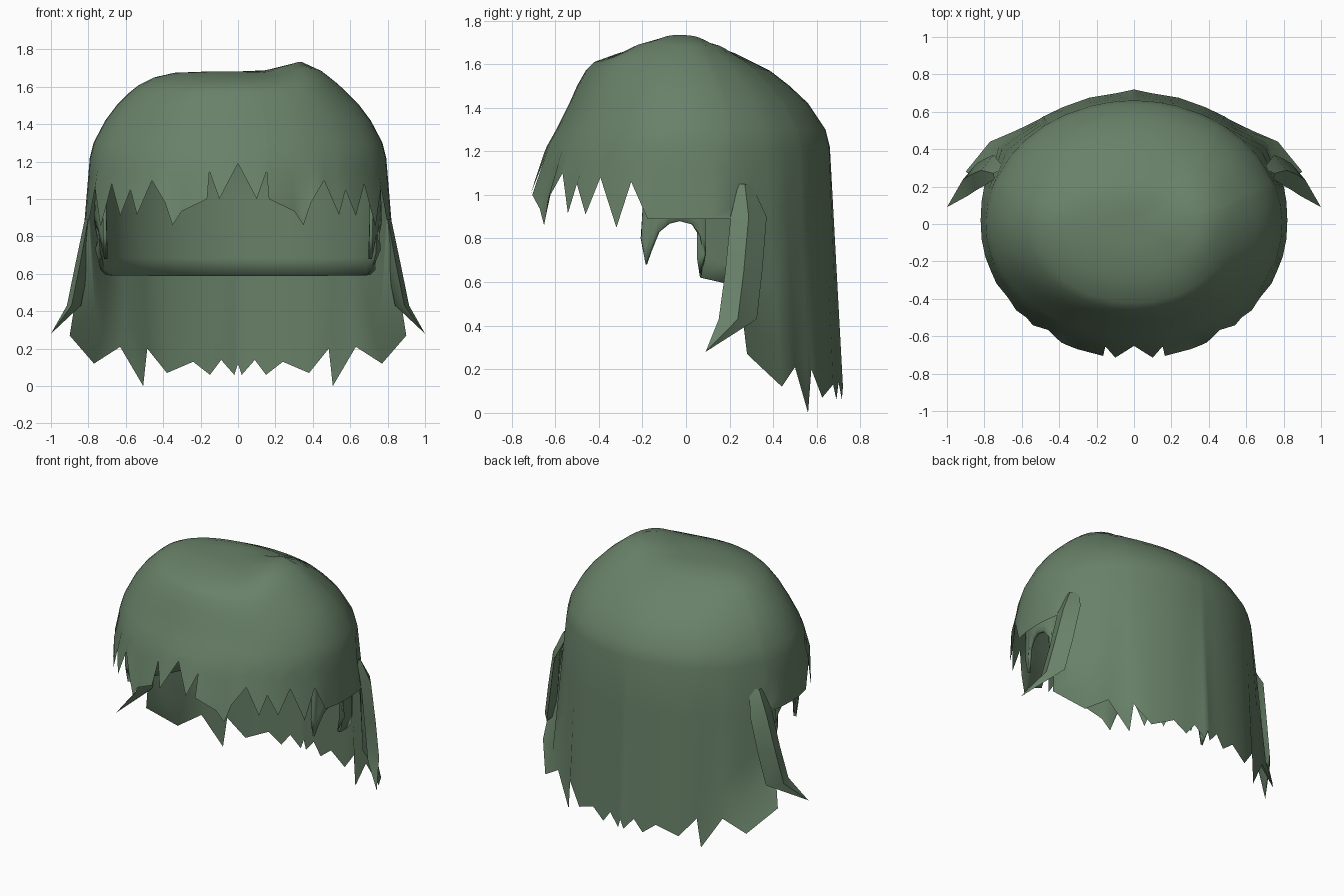
import bpy, bmesh, math

if "Cube" in bpy.data.objects:
    bpy.data.objects.remove(bpy.data.objects["Cube"])

# Dome cross-sections: height, half width, front depth, back depth
RINGS = [(1.22, .793, .64, .66), (1.30, .773, .595, .64), (1.42, .71, .535, .56),
         (1.50, .65, .50, .475), (1.57, .58, .46, .385), (1.61, .53, .42, .305),
         (1.65, .45, .31, .225), (1.675, .34, .21, .15), (1.682, .16, .10, .07)]


def lift(x, y):
    """Asymmetric swell on one side of the crown."""
    return .06 * math.exp(-((x - .35) / .13) ** 2 - ((y + .05) / .28) ** 2)


def ring_point(ring, ang, s=1.0):
    z, w, f, b = ring
    x, c = w * s * math.sin(ang), math.cos(ang)
    y = -c * s * (f if c > 0 else b)
    return (x, y, z - (1 - s) + lift(x, y))


def column(hem, s=1.0, flare=0.0, top=len(RINGS)):
    """One strand column, from its hem point up over the dome."""
    x, y, z = hem
    ang = math.atan2(x / .82, -y / (.72 if y < 0 else .70))
    end = ring_point(RINGS[0], ang, s)
    pts = []
    for t in (0, .16, .4, .7):
        k = 1 - flare * (t > 0) * (1 - t)
        p = [a + (b - a) * t for a, b in zip(hem, end)]
        pts.append((p[0] * k, p[1], p[2]))
    return pts + [ring_point(r, ang, s) for r in RINGS[:top]]


def loft(name, cols, closed=True, apex=None, angle=40):
    """Skin neighbouring columns, optionally closing them at one apex."""
    bm = bmesh.new()
    grid = [[bm.verts.new(p) for p in c] for c in cols]
    n = len(grid)
    tip = bm.verts.new(apex) if apex else None
    for i in range(n if closed else n - 1):
        a, b = grid[i], grid[(i + 1) % n]
        for j in range(len(a) - 1):
            bm.faces.new((a[j], b[j], b[j + 1], a[j + 1]))
        if tip:
            bm.faces.new((a[-1], b[-1], tip))
    bmesh.ops.recalc_face_normals(bm, faces=bm.faces[:])
    me = bpy.data.meshes.new(name)
    bm.to_mesh(me)
    bm.free()
    ob = bpy.data.objects.new(name, me)
    bpy.context.collection.objects.link(ob)
    mat = bpy.data.materials.get("hair") or bpy.data.materials.new("hair")
    mat.diffuse_color = (.14, .22, .14, 1)
    mat.use_nodes = True
    mat.node_tree.nodes["Principled BSDF"].inputs["Base Color"].default_value = mat.diffuse_color
    me.materials.append(mat)
    bpy.ops.object.select_all(action='DESELECT')
    ob.select_set(True)
    bpy.context.view_layer.objects.active = ob
    bpy.ops.object.shade_smooth_by_angle(angle=math.radians(angle))
    return ob


# Hem of the ragged fringe (x, z), leaning in with height
fringe = [(0, 1.19), (.1, 1.0), (.153, 1.15), (.165, 1.0), (.30, .935), (.35, .86),
          (.39, .98), (.46, 1.1), (.54, .915), (.575, 1.05), (.63, .91), (.675, 1.08),
          (.735, .85), (.765, 1.06), (.795, .89)]
hem = []
for x, z in fringe:
    depth = .72 - .36 * max(0, z - 1.0)
    hem.append((x, -depth * math.sqrt(1 - (x / .82) ** 2), z))
# Straight side edge, then the long ragged back
hem += [(.815, -.08, .89), (.82, .02, .89), (.815, .12, .89), (.80, .205, .89)]
back = [(.90, .28, .27), (.77, .44, .12), (.63, .50, .21), (.507, .56, .0),
        (.485, .575, .2), (.38, .625, .07), (.24, .675, .13), (.15, .69, .06),
        (.09, .70, .14), (.02, .715, .06), (0, .72, .12)]
flares = [.15, .05, .02] + [0] * 8
half = list(zip(hem + back, [0] * len(hem) + flares))
cols = [column(h, flare=f) for h, f in half]
# Mirrored hems; the dome is evaluated again for its uneven crown
cols += [column((-h[0], h[1], h[2]), flare=f) for h, f in reversed(half[1:-1])]
loft("outer_hair", cols, apex=(0, 0, 1.682), angle=50)

# Inner cap with sideburn, ear arch and straight nape edge
ear = [(-.205, .80), (-.185, .68), (-.165, .75), (-.13, .83), (-.08, .868), (-.03, .88),
       (.03, .865), (.07, .81), (.09, .73), (.07, .62), (.18, .595)]
inner = [((.735 + .12 * (z - .59)) * math.sqrt(1 - (y / .66) ** 2), y, z) for y, z in ear]
for k in range(1, 9):
    a = math.radians(16 + 74 * k / 8)
    inner.append((.75 * math.cos(a), .65 * math.sin(a), .59))
inner[-1] = (0, .65, .59)
in_cols = [column(h, s=.96, top=6) for h in inner]
in_cols += [column((-x, y, z), s=.96, top=6) for x, y, z in reversed(inner[:-1])]
cap = loft("inner_cap", in_cols, closed=False)
mod = cap.modifiers.new("thickness", 'SOLIDIFY')
mod.thickness = .02

# Loose pointed locks behind the ears: height, x, front y, back y, thickness
SECTIONS = [(1.05, .745, .24, .30, .01), (.9, .80, .205, .37, .035),
            (.65, .845, .18, .35, .05), (.43, .89, .15, .325, .05)]
for side, label in ((1, "right"), (-1, "left")):
    quads = []
    for z, x, y0, y1, t in SECTIONS:
        ym = (y0 + y1) / 2
        quads.append([(side * x, y0, z), (side * (x + t / 2), ym, z),
                      (side * (x - .05), y1, z), (side * (x - t), ym, z)])
    strips = [[q[i] for q in quads] for i in range(4)]
    loft("side_lock_" + label, strips, apex=(side * 1.0, .09, .28), angle=50)
